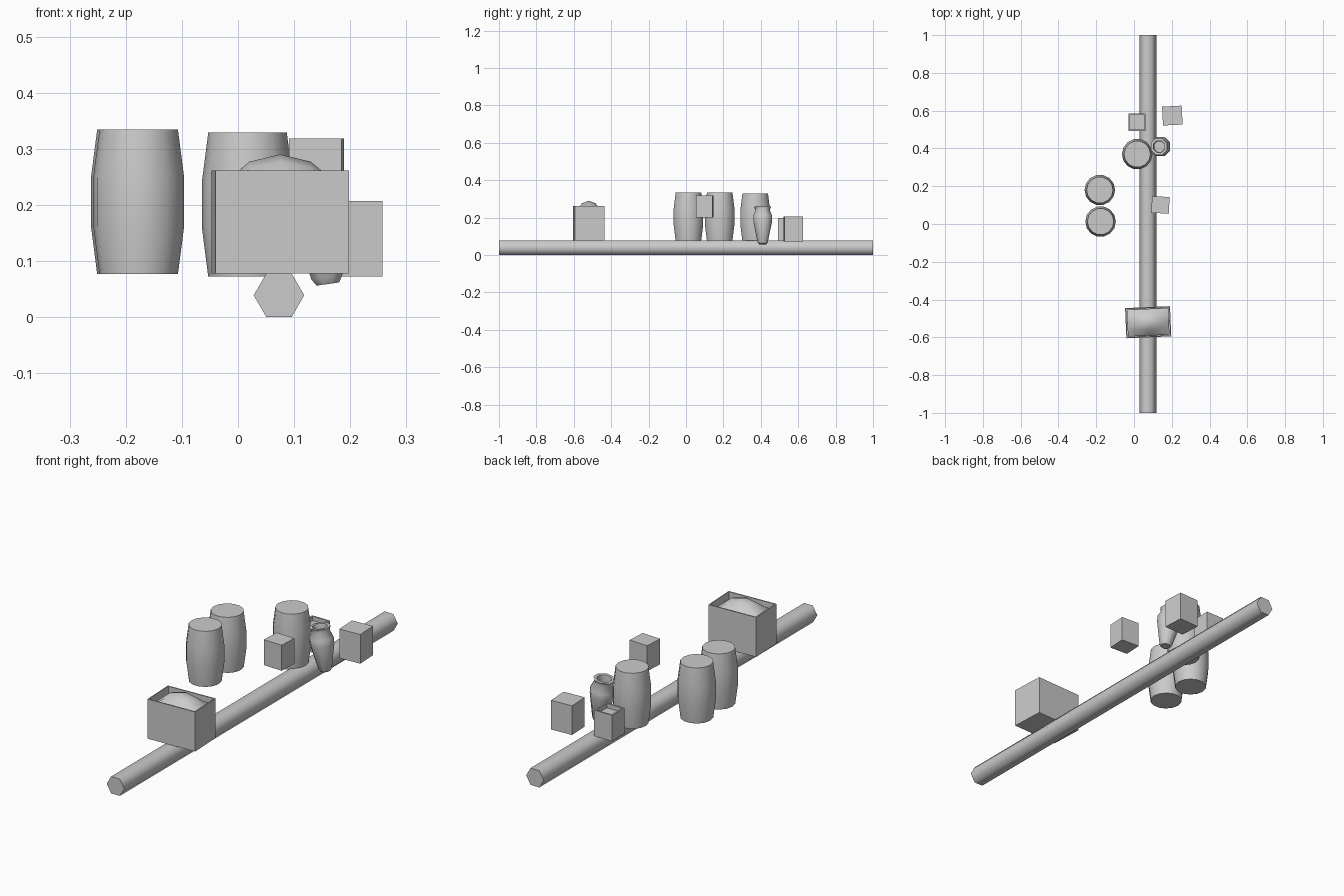
import bpy, bmesh, math
from mathutils import Matrix, Vector

if "Cube" in bpy.data.objects:
    bpy.data.objects.remove(bpy.data.objects["Cube"])


def finish(name, bm, loc, rot=(0, 0, 0), smooth=None):
    bmesh.ops.recalc_face_normals(bm, faces=bm.faces)
    me = bpy.data.meshes.new(name)
    bm.to_mesh(me)
    bm.free()
    ob = bpy.data.objects.new(name, me)
    bpy.context.collection.objects.link(ob)
    ob.location = loc
    ob.rotation_euler = [math.radians(a) for a in rot]
    if smooth:
        bpy.ops.object.select_all(action='DESELECT')
        ob.select_set(True)
        bpy.context.view_layer.objects.active = ob
        bpy.ops.object.shade_smooth_by_angle(angle=math.radians(smooth))
    return ob


def lathe(name, profile, sides, loc, rot=(0, 0, 0), phase=0, caps=(True, True), smooth=50):
    bm = bmesh.new()
    rings = []
    for r, z in profile:
        rings.append([bm.verts.new((r * math.cos(phase + 2 * math.pi * i / sides),
                                    r * math.sin(phase + 2 * math.pi * i / sides), z))
                      for i in range(sides)])
    for a, b in zip(rings, rings[1:]):
        for i in range(sides):
            j = (i + 1) % sides
            bm.faces.new((a[i], a[j], b[j], b[i]))
    if caps[0]:
        bm.faces.new(rings[0][::-1])
    if caps[1]:
        bm.faces.new(rings[-1])
    return finish(name, bm, loc, rot, smooth)


# box whose top is inset by the wall and pushed down to form a recess
def crate(name, size, loc, angle, wall=0, depth=0):
    bm = bmesh.new()
    bmesh.ops.create_cube(bm, size=1, matrix=Matrix.Translation((0, 0, size[2] / 2)) @ Matrix.Diagonal((*size, 1)))
    if wall:
        top = max(bm.faces, key=lambda f: f.calc_center_median().z)
        bmesh.ops.inset_region(bm, faces=[top], thickness=wall)
        new = bmesh.ops.extrude_face_region(bm, geom=[top])
        vs = [v for v in new['geom'] if isinstance(v, bmesh.types.BMVert)]
        bmesh.ops.translate(bm, verts=vs, vec=(0, 0, -depth))
        if top.is_valid:
            bmesh.ops.delete(bm, geom=[top], context='FACES_ONLY')
    return finish(name, bm, loc, (0, 0, angle))


# long hexagonal beam
lathe("beam", [(0.045, -1), (0.045, 1)], 6, (0.073, 0, 0.039), (90, 0, 0), smooth=65)

# barrels
barrel = [(0.07, 0), (0.081, 0.085), (0.081, 0.172), (0.07, 0.257)]
for i, p in enumerate([(-0.181, 0.18, 0.077), (-0.177, 0.013, 0.077), (0.017, 0.37, 0.072)]):
    lathe(f"barrel_{i + 1}", barrel, 14, p)

# leaning jar with a hollow mouth
jar = [(0.022, 0), (0.03, 0.012), (0.053, 0.12), (0.054, 0.15), (0.04, 0.185),
       (0.047, 0.2), (0.033, 0.2), (0.03, 0.18), (0.036, 0.13)]
lathe("jar", jar, 8, (0.16, 0.41, 0.059), (0, -8, 0), phase=math.pi / 8)

# crates
crate("small_crate_open", (0.092, 0.092, 0.12), (0.016, 0.539, 0.077), 0, 0.01, 0.02)
crate("small_crate_high", (0.093, 0.088, 0.118), (0.14, 0.101, 0.2), -3)
crate("small_crate_far", (0.104, 0.1, 0.135), (0.203, 0.574, 0.072), 3)
big = crate("big_crate", (0.238, 0.16, 0.183), (0.075, -0.52, 0.078), 2.5, 0.008, 0.06)

# heap of goods in the big crate
bm = bmesh.new()
bmesh.ops.create_grid(bm, x_segments=4, y_segments=4, size=1)
for v in bm.verts:
    m = max(abs(v.co.x), abs(v.co.y))
    n = min(abs(v.co.x), abs(v.co.y))
    z = 0.212 if m < 0.1 else (0.187 + 0.012 * (n < 0.1) if m < 0.6 else 0.152)
    v.co = Vector((v.co.x * 0.11, v.co.y * 0.071, z))
finish("crate_heap", bm, (0.075, -0.52, 0.078), (0, 0, 2.5), 60)
